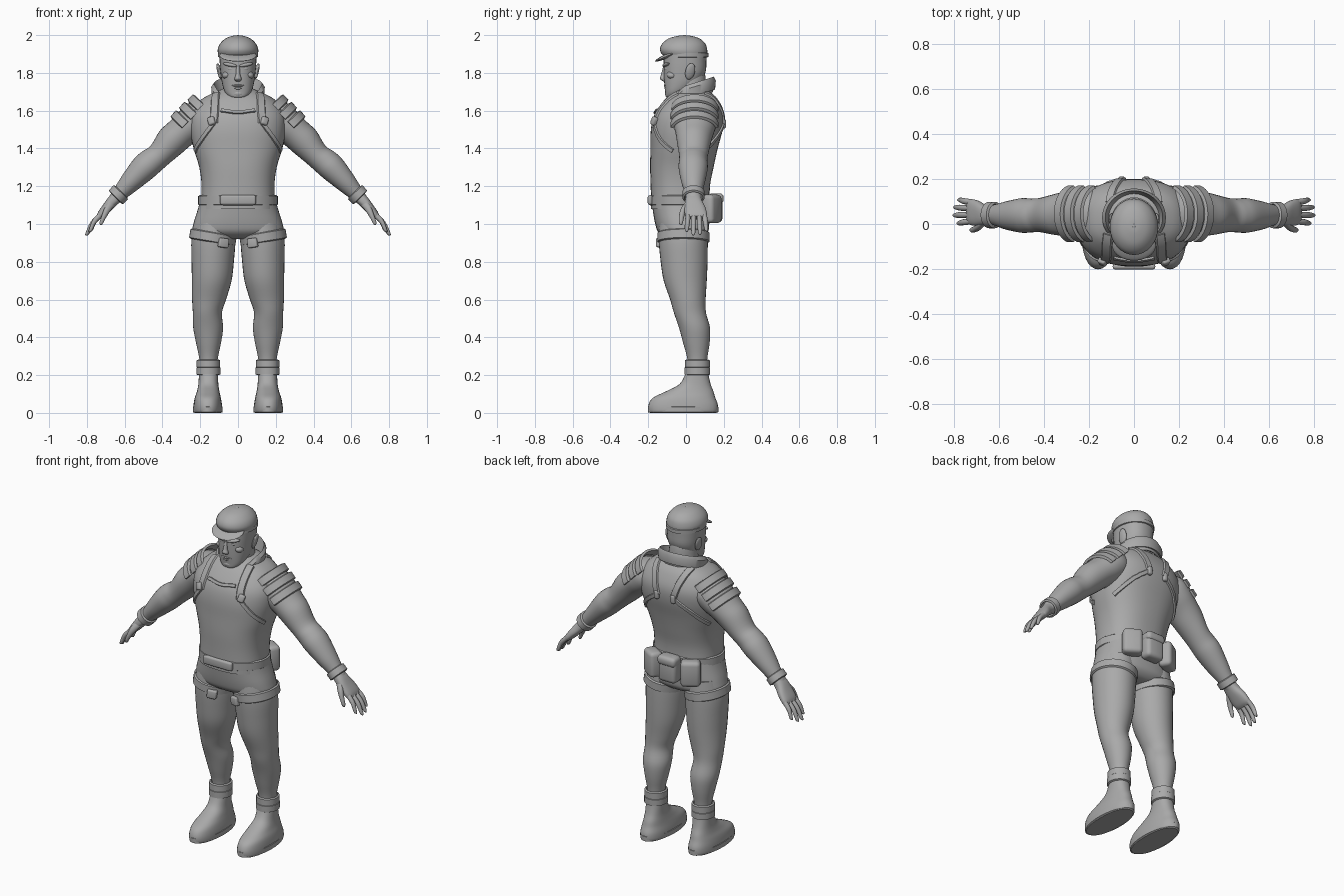
import bpy, bmesh
from math import sin, cos, pi, radians
from mathutils import Vector, Matrix, Euler
from mathutils.bvhtree import BVHTree

cube = bpy.data.objects.get("Cube")
if cube:
    bpy.data.objects.remove(cube, do_unlink=True)

grey = bpy.data.materials.new("plain grey")
grey.use_nodes = True
grey.diffuse_color = (0.4, 0.4, 0.4, 1)
bsdf = next(n for n in grey.node_tree.nodes if n.type == 'BSDF_PRINCIPLED')
bsdf.inputs["Base Color"].default_value = grey.diffuse_color
bsdf.inputs["Roughness"].default_value = 0.7

X, Y, Z = Vector((1, 0, 0)), Vector((0, 1, 0)), Vector((0, 0, 1))


def finish(name, bm, mirror=False):
    """Turn a bmesh into a smooth, optionally mirrored object."""
    bmesh.ops.recalc_face_normals(bm, faces=bm.faces)
    mesh = bpy.data.meshes.new(name)
    bm.to_mesh(mesh)
    bm.free()
    mesh.materials.append(grey)
    ob = bpy.data.objects.new(name, mesh)
    bpy.context.collection.objects.link(ob)
    bpy.ops.object.select_all(action='DESELECT')
    ob.select_set(True)
    bpy.context.view_layer.objects.active = ob
    bpy.ops.object.shade_smooth_by_angle(angle=radians(40))
    if mirror:
        ob.modifiers.new("Mirror", 'MIRROR')
    return ob


def surface(name, rows, loop=True, thick=0, mirror=False):
    """Skin rows of points; thick sheets are solidified, others are capped."""
    bm = bmesh.new()
    grid = [[bm.verts.new(p) for p in row] for row in rows]
    n = len(grid[0])
    for a, b in zip(grid, grid[1:]):
        for i in range(n if loop else n - 1):
            j = (i + 1) % n
            bm.faces.new((a[i], a[j], b[j], b[i]))
    if thick:
        bmesh.ops.recalc_face_normals(bm, faces=bm.faces)
        bmesh.ops.solidify(bm, geom=bm.faces[:], thickness=thick)
    else:
        bm.faces.new(grid[0])
        bm.faces.new(grid[-1])
    return finish(name, bm, mirror)


def spline(points, steps):
    """Catmull-Rom curve through points of any dimension."""
    out = []
    for i in range(len(points) - 1):
        p = [points[max(0, min(len(points) - 1, i + k))] for k in (-1, 0, 1, 2)]
        for s in range(steps):
            t = s / steps
            out.append([b + t * ((c - a) / 2 + t * (a - 2.5 * b + 2 * c - d / 2
                       + t * (1.5 * b - a / 2 - 1.5 * c + d / 2)))
                       for a, b, c, d in zip(*p)])
    return out + [list(points[-1])]


def oval(c, u, v, a, b, n=32, power=2):
    def bend(k):
        return abs(k) ** (2 / power) * (1 if k > 0 else -1)
    return [Vector(c) + u * a * bend(cos(2 * pi * i / n))
            + v * b * bend(sin(2 * pi * i / n)) for i in range(n)]


def loft(name, rings, u=X, v=Y, n=32, power=2, steps=4, mirror=False):
    """Rings are (x, y, z, radius along u, radius along v)."""
    rows = [oval(r[:3], u, v, max(r[3], .002), max(r[4], .002), n, power)
            for r in spline(rings, steps)]
    return surface(name, rows, mirror=mirror)


def band(name, c, u, v, a, b, width, thick, start=0, end=360, mirror=False):
    """A strap following an oval arc."""
    axis, n = u.cross(v).normalized(), 40
    rows = []
    for i in range(n + 1):
        t = radians(start + (end - start) * i / n)
        p = Vector(c) + u * a * cos(t) + v * b * sin(t)
        out = (u * cos(t) + v * sin(t)).normalized() * thick
        h = axis * width / 2
        rows.append([p - h, p - h * .8 + out, p + h * .8 + out, p + h])
    return surface(name, rows, mirror=mirror)


def blob(name, loc, size, rot=(0, 0, 0), mirror=False):
    bm = bmesh.new()
    m = Matrix.LocRotScale(Vector(loc), Euler(map(radians, rot)), Vector(size))
    bmesh.ops.create_uvsphere(bm, u_segments=20, v_segments=12, radius=1, matrix=m)
    return finish(name, bm, mirror)


def box(name, loc, size, bevel, rot=(0, 0, 0), mirror=False):
    bm = bmesh.new()
    bmesh.ops.create_cube(bm, size=1, matrix=Matrix.Diagonal((*size, 1)))
    bmesh.ops.bevel(bm, geom=bm.edges[:], offset=bevel, segments=3,
                    profile=.5, affect='EDGES')
    bm.transform(Matrix.LocRotScale(Vector(loc), Euler(map(radians, rot)), None))
    return finish(name, bm, mirror)


# Torso and hips
torso = loft("torso", [(0, -.03, 1.08, .2, .155), (0, -.03, 1.2, .193, .157),
             (0, -.022, 1.3, .205, .168), (0, -.01, 1.4, .235, .178),
             (0, .004, 1.5, .255, .19), (0, .015, 1.58, .25, .182),
             (0, .025, 1.65, .205, .145), (0, .03, 1.69, .14, .11),
             (0, .03, 1.72, .07, .07)], n=48, power=2.4)
loft("hips", [(0, -.03, 1.15, .195, .155), (0, -.025, 1.08, .212, .152),
     (0, -.02, 1.0, .236, .143), (0, -.015, .955, .235, .13),
     (0, -.01, .925, .15, .09), (0, -.01, .92, .05, .04)], n=48, power=2.3)
band("belt", (0, -.03, 1.125), X, Y, .203, .158, .055, .008)
box("belt_buckle", (0, -.19, 1.127), (.19, .025, .052), .011)
box("back_pouch", (0, .155, 1.085), (.115, .075, .155), .022)
box("side_pouch", (.125, .135, 1.08), (.11, .075, .15), .022, (0, 0, -32), True)
box("pouch_flap", (0, .162, 1.135), (.12, .075, .055), .02)

# Vest straps laid onto the torso surface
tree = BVHTree.FromPolygons([v.co for v in torso.data.vertices],
                            [p.vertices for p in torso.data.polygons])


def strap(name, points, width, mirror=True):
    path = [tree.find_nearest(Vector(p))[:2] for p in spline(points, 6)]
    rows = []
    for i, (p, n) in enumerate(path):
        along = path[min(i + 1, len(path) - 1)][0] - path[max(i - 1, 0)][0]
        side = along.cross(n).normalized() * width / 2
        rows.append([p - side, p - side * .8 + n * .009, p + side * .8 + n * .009, p + side])
    return surface(name, rows, mirror=mirror)


strap("front_shoulder_strap", [(.14, -.2, 1.54), (.13, -.16, 1.62), (.12, -.05, 1.7)], .045)
strap("front_side_strap", [(.14, -.2, 1.54), (.2, -.17, 1.46), (.25, -.08, 1.38)], .025)
strap("back_shoulder_strap", [(.055, .22, 1.53), (.08, .2, 1.62), (.11, .1, 1.7)], .04)
strap("back_side_strap", [(.055, .22, 1.53), (.15, .2, 1.46), (.25, .1, 1.36)], .025)
strap("bib_hem", [(-.1, -.2, 1.63), (0, -.2, 1.61), (.1, -.2, 1.63)], .02, False)
box("chest_clip", (.14, -.168, 1.545), (.038, .03, .045), .01, (-15, 20, 20), True)
box("back_clip", (.055, .197, 1.53), (.03, .03, .05), .01, mirror=True)

# Arms
ALONG, ACROSS = Vector((.7, 0, -.714)), Vector((.714, 0, .7))
loft("arm", [(.14, .045, 1.61, .08, .06), (.2, .048, 1.57, .112, .095),
     (.25, .048, 1.525, .112, .092), (.305, .045, 1.48, .1, .085),
     (.355, .042, 1.435, .09, .083), (.413, .04, 1.368, .077, .068),
     (.455, .038, 1.335, .075, .071), (.5, .038, 1.295, .077, .071),
     (.57, .038, 1.222, .062, .056), (.62, .04, 1.168, .046, .042),
     (.66, .04, 1.125, .04, .03)], Y, ACROSS, mirror=True)
band("wrist_cuff", (.633, .04, 1.155), Y, ACROSS, .049, .043, .045, .01, mirror=True)
for i, (x, z) in enumerate(((.265, 1.51), (.22, 1.555), (.175, 1.595))):
    band("shoulder_pad_%d" % (i + 1), (x, .045, z), Y, ACROSS, .115, .095, .05, .014,
         12, 168, True)

# Hands
loft("palm", [(.635, .04, 1.15, .038, .03), (.665, .04, 1.12, .045, .03),
     (.695, .047, 1.085, .056, .026), (.725, .053, 1.05, .058, .021),
     (.74, .054, 1.033, .05, .012)], Y, ACROSS, power=2.5, mirror=True)
for i, (y, length) in enumerate(((.012, .1), (.041, .125), (.07, .12), (.097, .095))):
    base, fan = Vector((.722, y, 1.053)), Vector((0, (y - .05) * 2.2 / 10, 0))
    drop = Vector((-.012, 0, -.012))
    tip = base + ALONG * (length + .015) + fan + drop
    mid = base + ALONG * length * .55 + fan / 2
    nail = tip - ALONG * .015
    loft("finger_%d" % (i + 1), [(*base, .013, .014), (*mid, .0135, .013),
         (*nail, .01, .01), (*tip, .002, .002)], Y, ACROSS, 12, mirror=True)
loft("thumb", [(.66, .018, 1.12, .014, .02), (.69, -.01, 1.08, .017, .019),
     (.71, -.023, 1.04, .014, .014), (.725, -.027, 1.005, .01, .01),
     (.73, -.027, .995, .002, .002)], Y, ACROSS, 14, mirror=True)

# Legs and thigh straps
loft("leg", [(.125, -.015, 1.02, .1, .125), (.13, -.015, .92, .116, .13),
     (.134, -.01, .8, .112, .124), (.139, -.004, .7, .105, .114),
     (.153, .01, .6, .09, .094), (.162, .021, .53, .077, .085),
     (.158, .045, .45, .079, .082), (.156, .055, .37, .066, .07),
     (.156, .06, .28, .048, .052), (.156, .06, .18, .045, .05)], mirror=True)
TILT = Vector((1, 0, .17)).normalized()
band("thigh_strap", (.133, -.013, .93), TILT, Y, .115, .129, .055, .009, mirror=True)
box("thigh_buckle", (.078, -.135, .9), (.055, .035, .05), .008, (0, -8, -20), True)

# Boots
loft("boot", [(.16, -.015, 0, .07, .175), (.16, -.015, .012, .076, .184),
     (.16, -.015, .045, .075, .183), (.16, -.01, .08, .069, .165),
     (.158, .018, .112, .06, .128), (.157, .047, .15, .053, .084),
     (.156, .057, .2, .051, .063), (.156, .06, .24, .05, .057)],
     power=2.3, mirror=True)
band("boot_sole", (.16, -.015, .018), X, Y, .073, .181, .034, .006, mirror=True)
for name, z, r in (("lower", .222, .055), ("upper", .26, .053)):
    band(name + "_boot_cuff", (.157, .06, z), X, Y, r, r + .004, .045, .009, mirror=True)

# Neck and open collar
loft("neck", [(0, .03, 1.6, .1, .1), (0, .025, 1.68, .083, .085),
     (0, .015, 1.78, .078, .088), (0, .01, 1.83, .07, .08)])
rows = []
for i in range(49):
    t = radians(-152 + 304 * i / 48)
    back = (cos(t) + 1) / 2
    foot = Vector((.1 * sin(t), .03 + .105 * cos(t), 1.625 + .075 * back))
    lift = .03 + .05 * min(1, back * 3)
    top = Vector((.128 * sin(t), .03 + .118 * cos(t), foot.z + lift))
    fold = Vector((.142 * sin(t), .03 + .128 * cos(t), top.z - .02))
    hem = Vector((.138 * sin(t), .03 + .124 * cos(t), top.z - lift * .85))
    rows.append([foot, top, fold, hem])
surface("collar", rows, loop=False, thick=.008)

# Head and face
loft("head", [(0, -.075, 1.668, .03, .025), (0, -.066, 1.676, .05, .042),
     (0, -.052, 1.7, .07, .058), (0, -.025, 1.745, .084, .09),
     (0, -.008, 1.8, .092, .11), (0, -.005, 1.86, .097, .113),
     (0, -.004, 1.92, .096, .11), (0, 0, 1.965, .07, .08)], power=2.3)
loft("nose", [(0, -.112, 1.755, .012, .008), (0, -.122, 1.768, .019, .016),
     (0, -.118, 1.79, .012, .015), (0, -.112, 1.83, .01, .01)], n=14)
blob("brow", (.042, -.106, 1.843), (.04, .015, .01), (0, -10, 20), True)
blob("eye", (.038, -.103, 1.822), (.019, .01, .008), (0, 0, 18), True)
blob("cheekbone", (.058, -.075, 1.79), (.027, .028, .02), (0, 20, 0), True)
blob("upper_lip", (0, -.106, 1.733), (.034, .012, .007))
blob("lower_lip", (0, -.104, 1.718), (.028, .011, .007))
blob("chin", (0, -.094, 1.69), (.032, .018, .018))
blob("ear", (.099, .022, 1.808), (.011, .026, .045), (-10, 14, 10), True)

# Cap with short visor
loft("cap", [(0, 0, 1.885, .098, .112), (0, -.008, 1.9, .105, .121),
     (0, -.013, 1.925, .107, .125), (0, -.012, 1.955, .095, .114),
     (0, -.01, 1.982, .066, .082), (0, -.008, 1.996, .03, .035),
     (0, -.008, 1.998, .003, .003)])
band("cap_band", (0, -.002, 1.895), X, Y, .1, .115, .025, .006)
blob("cap_visor", (0, -.095, 1.892), (.098, .075, .012), (24, 0, 0))
blob("cap_button", (0, -.008, 1.995), (.009, .009, .005))
